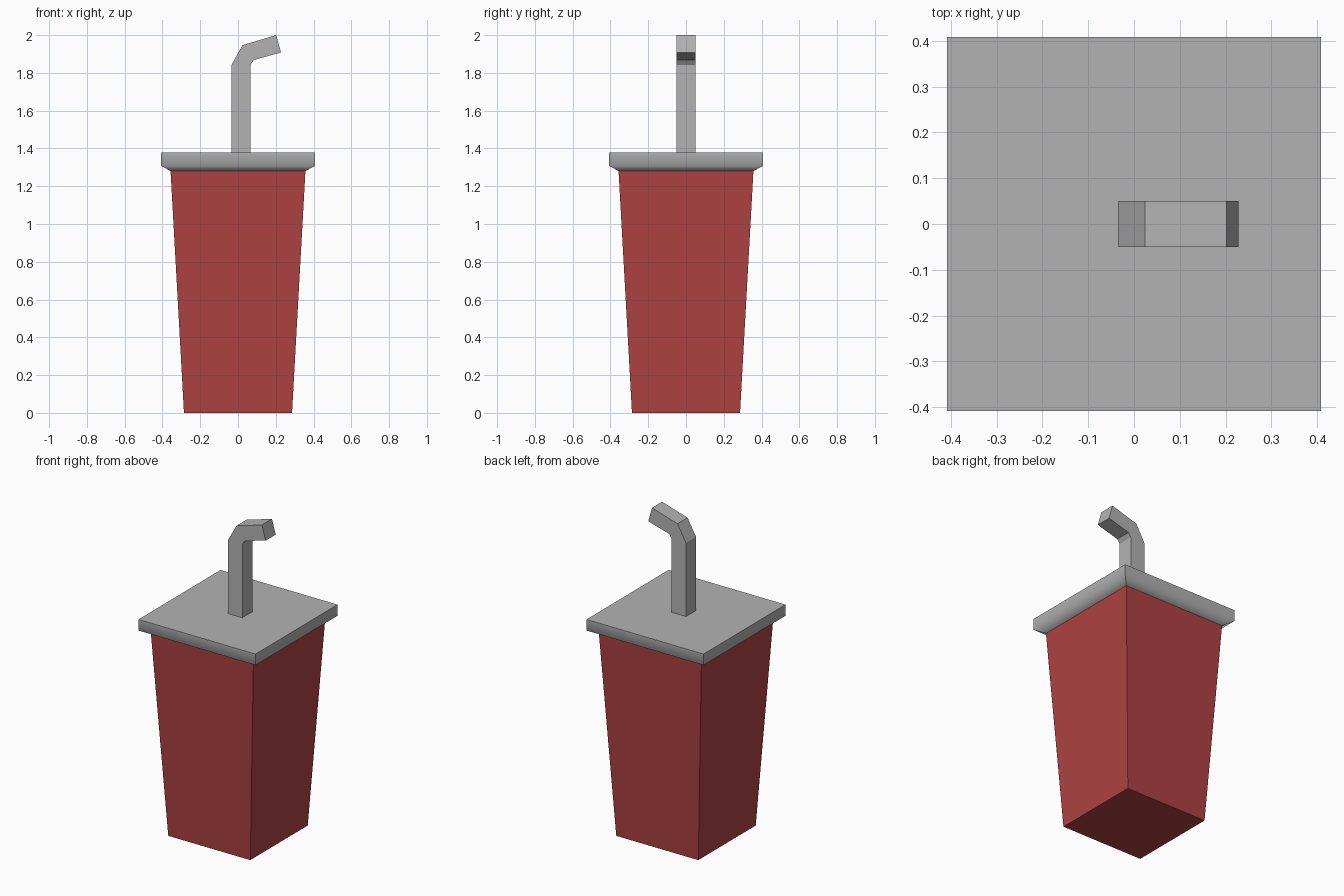
import bpy, bmesh

if "Cube" in bpy.data.objects:
    bpy.data.objects.remove(bpy.data.objects["Cube"])


def material(name, rgb):
    m = bpy.data.materials.new(name)
    m.diffuse_color = (*rgb, 1)
    m.use_nodes = True
    m.node_tree.nodes["Principled BSDF"].inputs["Base Color"].default_value = m.diffuse_color
    return m


def make_object(name, bm, mat):
    bmesh.ops.recalc_face_normals(bm, faces=bm.faces)
    mesh = bpy.data.meshes.new(name)
    bm.to_mesh(mesh)
    bm.free()
    mesh.materials.append(mat)
    ob = bpy.data.objects.new(name, mesh)
    bpy.context.collection.objects.link(ob)
    return ob


def square_loft(name, profile, mat, soft_z=None):
    """Stack square rings given as (half width, z); soft_z is a smooth ring."""
    bm = bmesh.new()
    corners = [(-1, -1), (1, -1), (1, 1), (-1, 1)]
    rings = [[bm.verts.new((x * h, y * h, z)) for x, y in corners] for h, z in profile]
    for a, b in zip(rings, rings[1:]):
        for i in range(4):
            j = (i + 1) % 4
            bm.faces.new((a[i], a[j], b[j], b[i]))
    bm.faces.new(rings[0][::-1])
    bm.faces.new(rings[-1])
    if soft_z is not None:
        for f in bm.faces:
            f.smooth = True
        for e in bm.edges:
            e.smooth = all(abs(v.co.z - soft_z) < 1e-4 for v in e.verts)
    return make_object(name, bm, mat)


red = material("cup red", (0.43, 0.055, 0.055))
grey = material("lid grey", (0.45, 0.45, 0.45))

# Tapered cup
square_loft("cup", [(0.286, 0), (0.357, 1.28)], red)

# Lid with a chamfered lower edge, softly shaded
square_loft("lid", [(0.357, 1.28), (0.408, 1.308), (0.408, 1.378)], grey, soft_z=1.308)

# Bent square straw: side outline extruded along y
outline = [(-0.035, 1.37), (0.065, 1.37), (0.065, 1.842), (0.083, 1.868),
           (0.228, 1.908), (0.202, 2.0), (0.024, 1.947), (-0.035, 1.842)]
bm = bmesh.new()
face = bm.faces.new([bm.verts.new((x, -0.05, z)) for x, z in outline])
side = bmesh.ops.extrude_face_region(bm, geom=[face])["geom"]
bmesh.ops.translate(bm, vec=(0, 0.1, 0),
                    verts=[g for g in side if isinstance(g, bmesh.types.BMVert)])
make_object("straw", bm, grey)
